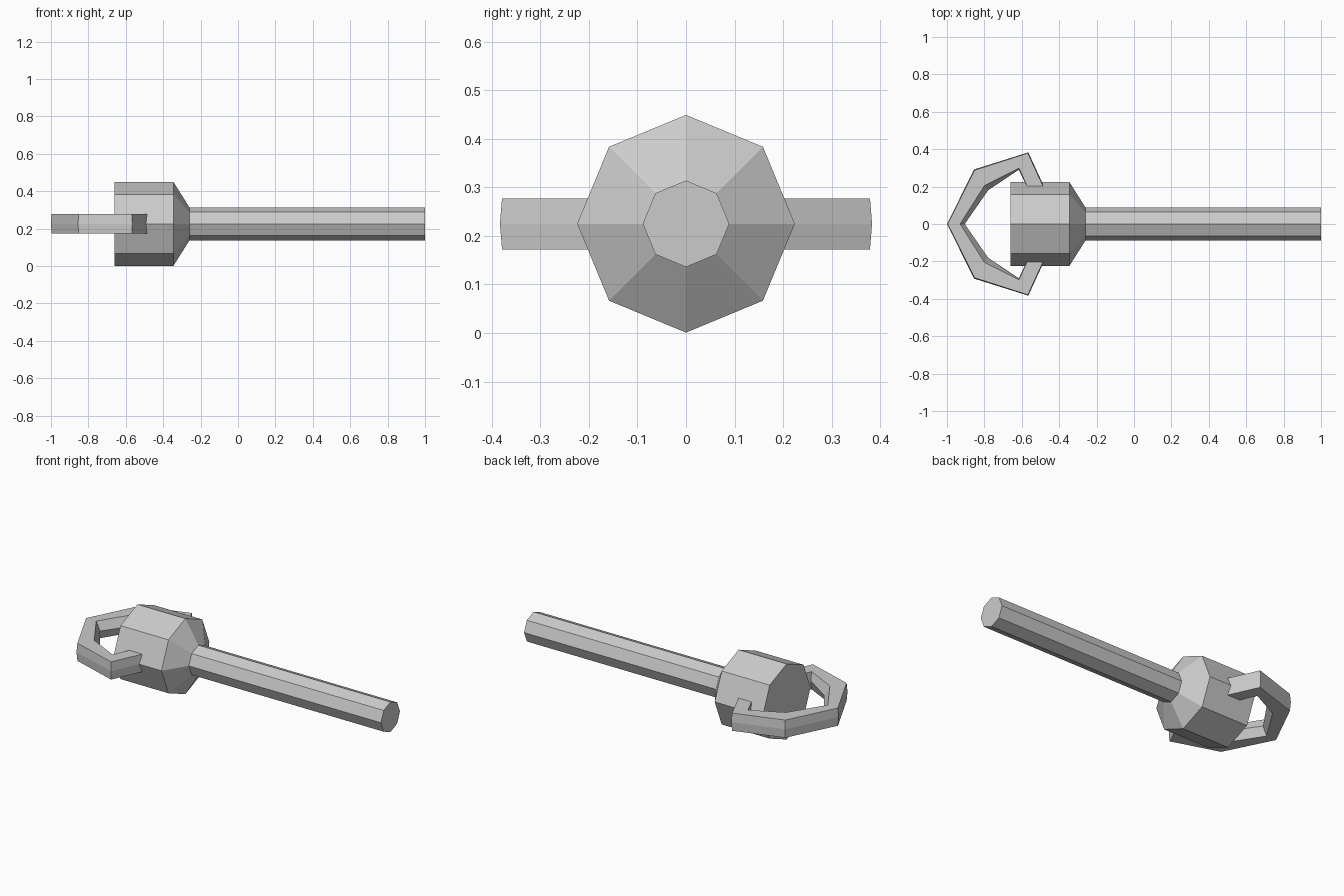
import bpy
import math

if "Cube" in bpy.data.objects:
    bpy.data.objects.remove(bpy.data.objects["Cube"])

Z = 0.225  # height of the tool axis


def loft(name, rings):
    """Join equal-length closed cross-sections and cap both ends."""
    n = len(rings[0])
    verts = [p for ring in rings for p in ring]
    faces = [(i * n + j, i * n + (j + 1) % n,
              (i + 1) * n + (j + 1) % n, (i + 1) * n + j)
             for i in range(len(rings) - 1) for j in range(n)]
    last = (len(rings) - 1) * n
    faces += [tuple(reversed(range(n))), tuple(range(last, last + n))]
    mesh = bpy.data.meshes.new(name)
    mesh.from_pydata(verts, [], faces)
    obj = bpy.data.objects.new(name, mesh)
    bpy.context.collection.objects.link(obj)
    return obj


def octagon(x, r):
    return [(x, r * math.cos(k * math.pi / 4), Z + r * math.sin(k * math.pi / 4))
            for k in range(8)]


# Octagonal head tapering into the long shaft
loft("head_and_shaft", [octagon(x, r) for x, r in
                        [(-0.66, 0.224), (-0.345, 0.224), (-0.26, 0.089), (1.0, 0.089)]])


# Angular loop: stations of (outer, inner edge, inner middle) in plan
half = [
    ((-0.467, 0.17), (-0.557, 0.17), (-0.557, 0.17)),
    ((-0.565, 0.383), (-0.615, 0.298), (-0.616, 0.29)),
    ((-0.855, 0.292), (-0.80, 0.205), (-0.78, 0.18)),
    ((-1.0, 0.0), (-0.93, 0.0), (-0.905, 0.0)),
]
mirrored = [tuple((x, -y) for x, y in s) for s in reversed(half[:-1])]
h = 0.0525


def section(outer, inner, mid):
    edge = tuple(o + 0.05 * (i - o) for o, i in zip(outer, inner))
    return [(*edge, Z + h), (*outer, Z), (*edge, Z - h),
            (*inner, Z - h), (*mid, Z), (*inner, Z + h)]


loop = loft("end_loop", [section(*s) for s in half + mirrored])

# Make all normals point outward
import bmesh
for obj in bpy.context.collection.objects:
    bm = bmesh.new()
    bm.from_mesh(obj.data)
    bmesh.ops.recalc_face_normals(bm, faces=bm.faces)
    bm.to_mesh(obj.data)
    bm.free()
